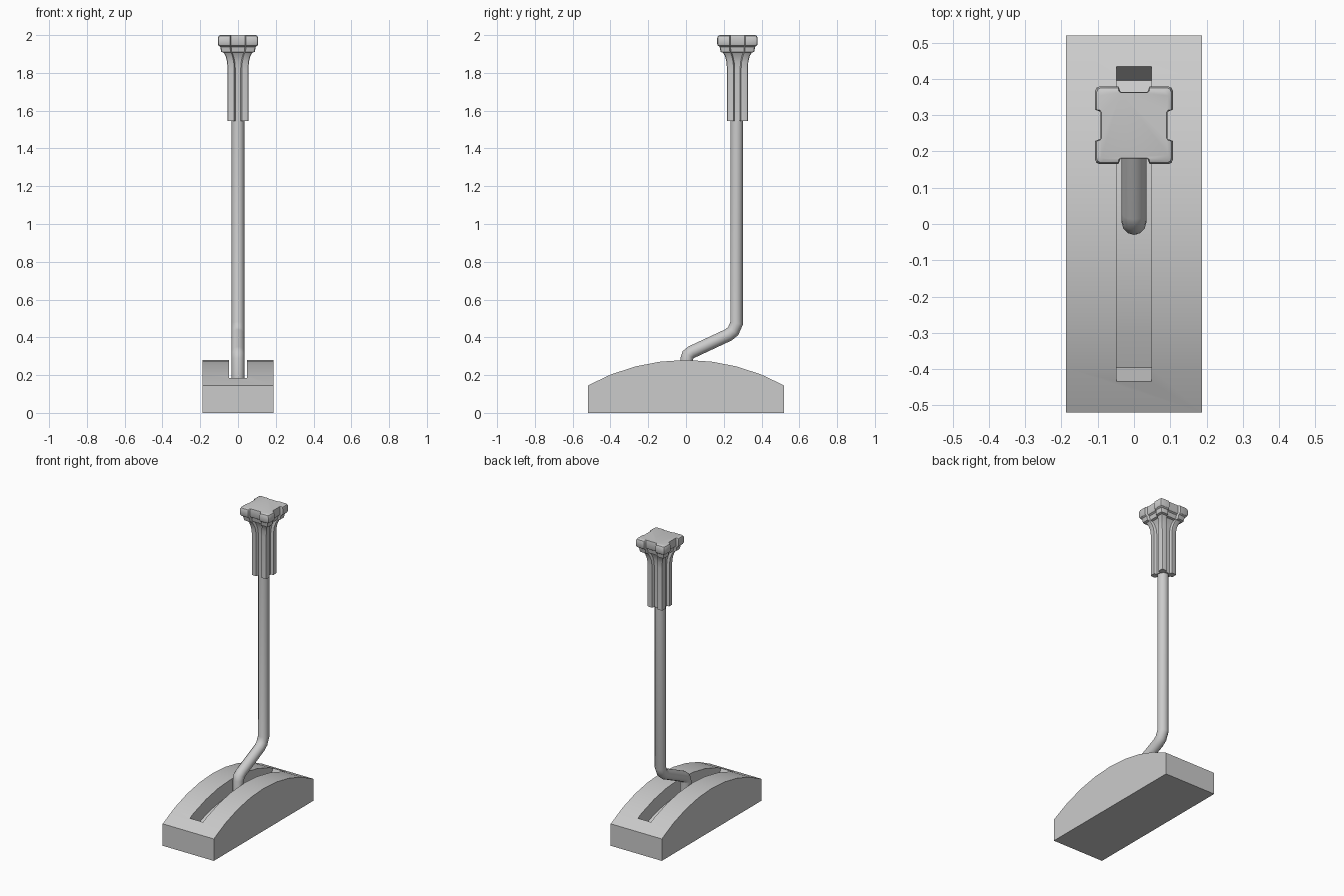
import bpy, bmesh, math

if "Cube" in bpy.data.objects:
    bpy.data.objects.remove(bpy.data.objects["Cube"])

ARC_R = 1.069            # radius of the curved top of the base
ARC_Z = 0.28 - ARC_R     # height of the arc centre


def finish(obj, angle=32):
    bpy.ops.object.select_all(action='DESELECT')
    bpy.context.view_layer.objects.active = obj
    obj.select_set(True)
    bpy.ops.object.shade_smooth_by_angle(angle=math.radians(angle))


def mesh_object(name, bm):
    bmesh.ops.recalc_face_normals(bm, faces=bm.faces)
    me = bpy.data.meshes.new(name)
    bm.to_mesh(me)
    bm.free()
    obj = bpy.data.objects.new(name, me)
    bpy.context.collection.objects.link(obj)
    return obj


def loft(name, rings):
    """Skin equal-length rings of points and cap both ends."""
    bm = bmesh.new()
    loops = [[bm.verts.new(p) for p in ring] for ring in rings]
    n = len(loops[0])
    for a, b in zip(loops, loops[1:]):
        for i in range(n):
            j = (i + 1) % n
            bm.faces.new((a[i], a[j], b[j], b[i]))
    bm.faces.new(loops[0])
    bm.faces.new(loops[-1])
    return mesh_object(name, bm)


def extrude_x(name, profile, half_width):
    return loft(name, [[(x, y, z) for y, z in profile] for x in (-half_width, half_width)])


def arc(radius, degrees, steps):
    angles = [math.radians(degrees * (2 * i / steps - 1)) for i in range(steps + 1)]
    return [(radius * math.sin(a), ARC_Z + radius * math.cos(a)) for a in angles]


# Base with an arched top
half_angle = math.degrees(math.asin(0.52 / ARC_R))
base = extrude_x("base", [(-0.52, 0)] + arc(ARC_R, half_angle, 8) + [(0.52, 0)], 0.187)

# Slot with radial end walls and a floor parallel to the arched top
cutter = extrude_x("slot_cutter", arc(0.971, 24, 8) + arc(1.2, 24, 8)[::-1], 0.048)
cutter.hide_render = True
mod = base.modifiers.new("slot", 'BOOLEAN')
mod.operation = 'DIFFERENCE'
mod.solver = 'EXACT'
mod.object = cutter
bpy.context.view_layer.objects.active = base
bpy.ops.object.modifier_apply(modifier=mod.name)
bpy.data.objects.remove(cutter)
finish(base)

# Bent lever rod
path = [(0.004, 0.16), (0.004, 0.285), (0.011, 0.308), (0.03, 0.322), (0.225, 0.413),
        (0.25, 0.433), (0.268, 0.475), (0.269, 1.6)]
curve = bpy.data.curves.new("lever_rod", 'CURVE')
curve.dimensions = '3D'
curve.bevel_depth = 0.034
curve.bevel_resolution = 4
curve.use_fill_caps = True
spline = curve.splines.new('POLY')
spline.points.add(len(path) - 1)
for point, (y, z) in zip(spline.points, path):
    point.co = (0, y, z, 1)
rod = bpy.data.objects.new("lever_rod", curve)
bpy.context.collection.objects.link(rod)
bpy.ops.object.select_all(action='DESELECT')
bpy.context.view_layer.objects.active = rod
rod.select_set(True)
bpy.ops.object.convert(target='MESH')
finish(bpy.context.object, 40)


# Handle: a square grip with a groove down each side, flaring into a cap
def handle_ring(z, half, groove, depth, corner):
    slope = 0.006
    quarter = [(half - depth, -groove), (half - depth, groove), (half, groove + slope),
               (half, half - corner), (half - corner * 0.3, half - corner * 0.3),
               (half - corner, half), (groove + slope, half)]
    ring = []
    for k in range(4):
        c, s = round(math.cos(k * math.pi / 2)), round(math.sin(k * math.pi / 2))
        for x, y in quarter[1:] + [(groove, half - depth)]:
            ring.append((c * x - s * y, 0.272 + s * x + c * y, z))
    return ring


sections = [  # height, half width, groove half width, groove depth, corner rounding
    (1.545, 0.055, 0.014, 0.016, 0.008), (1.82, 0.055, 0.014, 0.016, 0.008),
    (1.86, 0.058, 0.017, 0.016, 0.008), (1.89, 0.066, 0.024, 0.016, 0.009),
    (1.907, 0.076, 0.030, 0.016, 0.010), (1.911, 0.089, 0.034, 0.016, 0.011),
    (1.938, 0.094, 0.036, 0.016, 0.012), (1.944, 0.103, 0.037, 0.015, 0.012),
    (1.953, 0.107, 0.037, 0.015, 0.012), (1.984, 0.107, 0.037, 0.015, 0.012),
    (1.995, 0.103, 0.037, 0.012, 0.012), (2.0, 0.094, 0.036, 0.004, 0.012)]
finish(loft("handle", [handle_ring(*s) for s in sections]))
